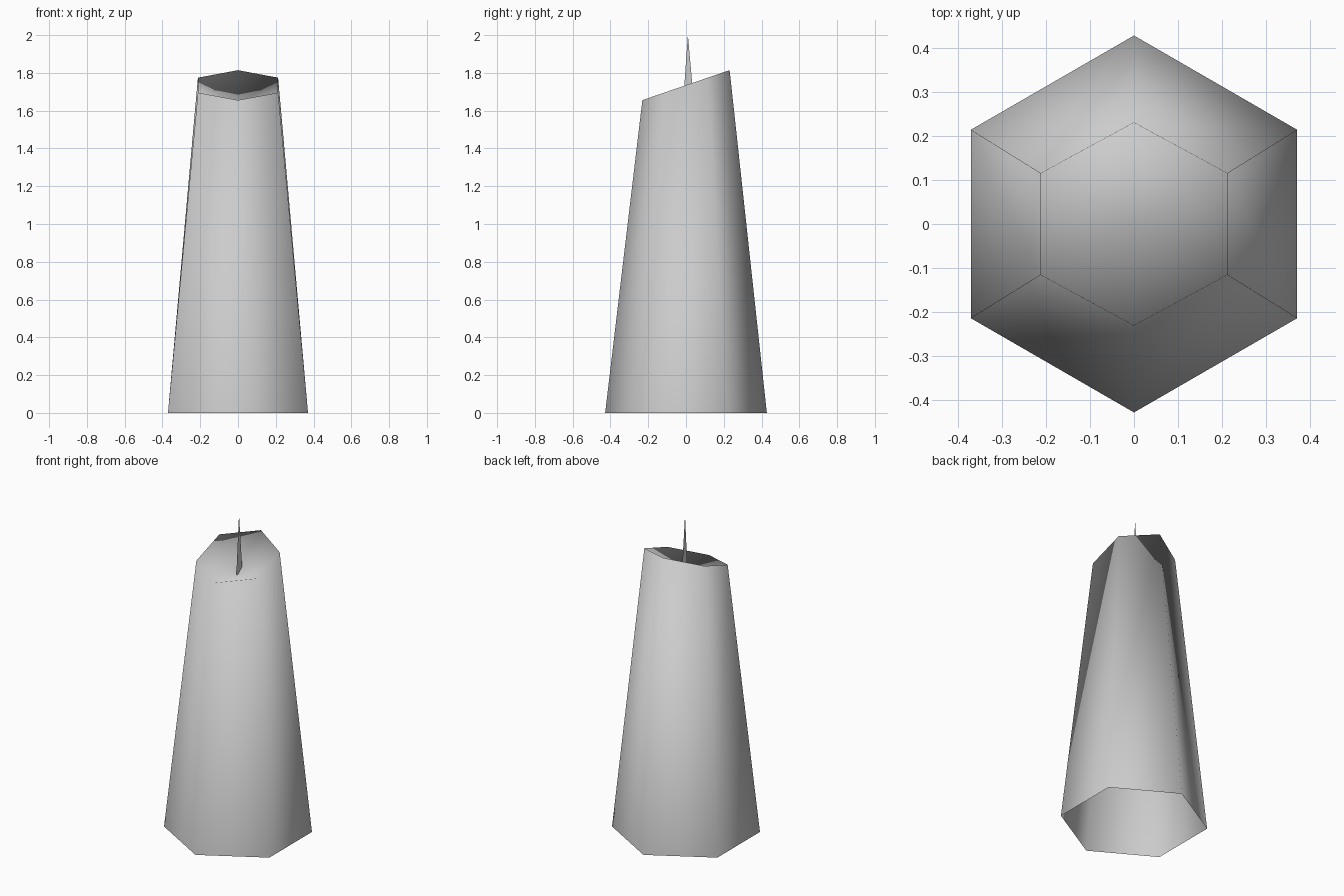
import bpy, bmesh
from math import sin, cos, pi

cube = bpy.data.objects.get("Cube")
if cube:
    bpy.data.objects.remove(cube, do_unlink=True)

# Single pale grey used everywhere
GREY = (0.6, 0.6, 0.6, 1.0)
grey = bpy.data.materials.new("pale_grey")
grey.use_nodes = True
grey.diffuse_color = GREY
grey.node_tree.nodes["Principled BSDF"].inputs["Base Color"].default_value = GREY

SIDES = 6
BASE_RADIUS = 0.428
RIM_X, RIM_Y = 0.245, 0.231
RIM_HEIGHT, RIM_SLOPE = 1.735, 0.343
POOL_HEIGHT = 1.62


def finish(bm, name):
    for face in bm.faces:
        face.smooth = True
    mesh = bpy.data.meshes.new(name)
    bm.to_mesh(mesh)
    bm.free()
    mesh.materials.append(grey)
    obj = bpy.data.objects.new(name, mesh)
    bpy.context.collection.objects.link(obj)
    return obj


# Tapered six-sided body, open below, slanted rim and a dished top
bm = bmesh.new()
angles = [pi / 2 + 2 * pi * i / SIDES for i in range(SIDES)]
base = [bm.verts.new((BASE_RADIUS * cos(a), BASE_RADIUS * sin(a), 0)) for a in angles]
rim = [bm.verts.new((RIM_X * cos(a), RIM_Y * sin(a),
                     RIM_HEIGHT + RIM_SLOPE * RIM_Y * sin(a))) for a in angles]
centre = bm.verts.new((0, 0, POOL_HEIGHT))
for i in range(SIDES):
    j = (i + 1) % SIDES
    bm.faces.new((base[i], base[j], rim[j], rim[i]))
    bm.faces.new((rim[i], rim[j], centre))
finish(bm, "candle_body")

# Thin flat wick rising from the dish
bm = bmesh.new()
profile = [(-0.017, POOL_HEIGHT), (0.044, POOL_HEIGHT), (0.01, 2.0)]
bm.faces.new([bm.verts.new((0, y, z)) for y, z in profile])
finish(bm, "wick")
